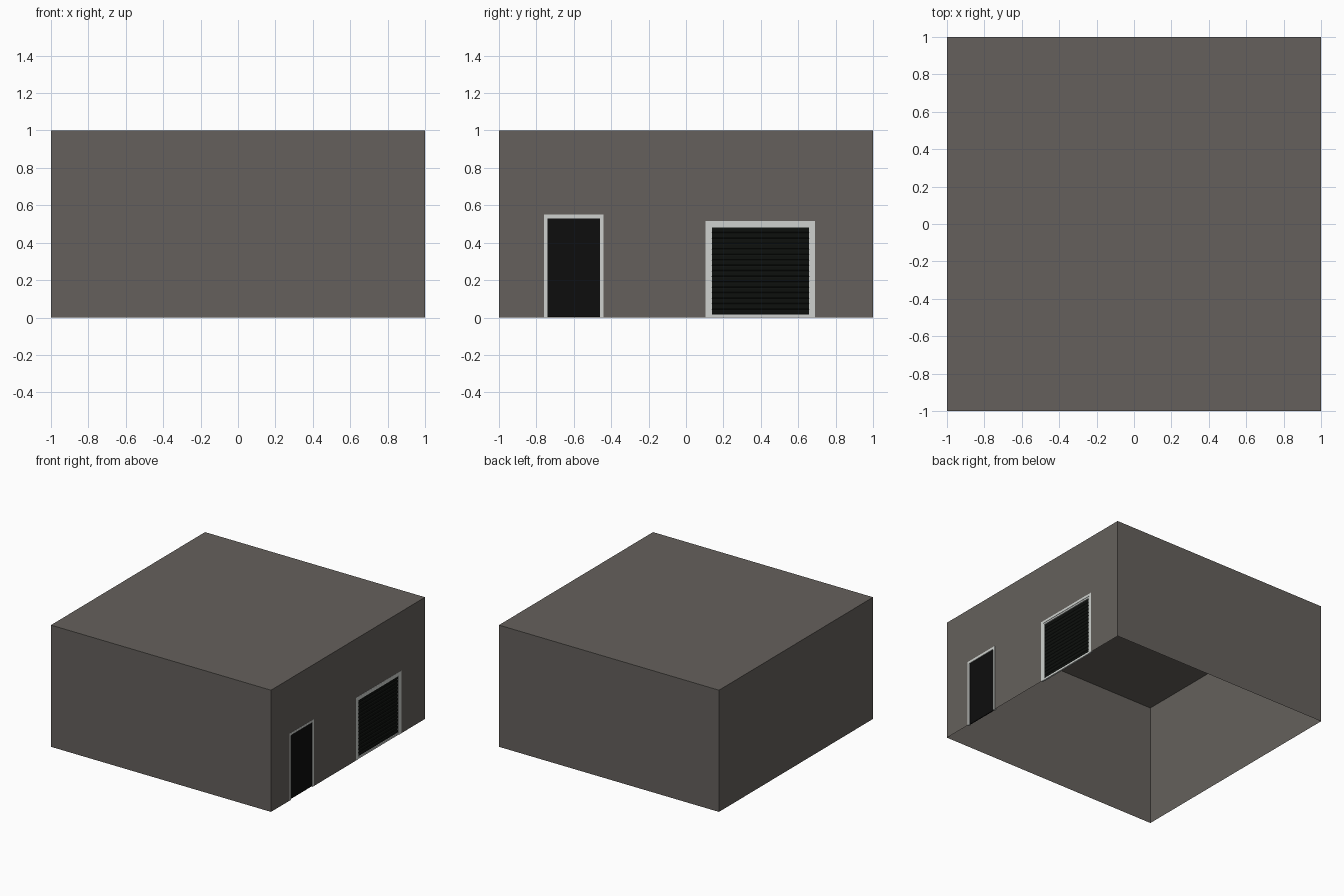
import bpy, bmesh

if "Cube" in bpy.data.objects:
    bpy.data.objects.remove(bpy.data.objects["Cube"])


def material(name, rgb):
    m = bpy.data.materials.new(name)
    m.diffuse_color = (*rgb, 1)
    m.use_nodes = True
    m.node_tree.nodes["Principled BSDF"].inputs["Base Color"].default_value = m.diffuse_color
    return m


WALL = material("warm_grey_wall", (0.130, 0.118, 0.107))
TRIM = material("pale_trim", (0.62, 0.64, 0.62))
DOOR = material("black_door", (0.004, 0.004, 0.004))
SHUTTER = material("black_shutter", (0.004, 0.005, 0.004))


def finish(name, bm, mat):
    bmesh.ops.remove_doubles(bm, verts=bm.verts, dist=1e-5)
    me = bpy.data.meshes.new(name)
    bm.to_mesh(me)
    bm.free()
    me.materials.append(mat)
    ob = bpy.data.objects.new(name, me)
    bpy.context.collection.objects.link(ob)
    return ob


def face(bm, pts):
    return bm.faces.new([bm.verts.new(p) for p in pts])


def add_box(bm, x, y, z):
    """Box from three (low, high) ranges."""
    res = bmesh.ops.create_cube(bm, size=1)
    for v in res["verts"]:
        v.co = [r[0] + (c + 0.5) * (r[1] - r[0]) for r, c in zip((x, y, z), v.co)]


def frame(name, x, y, top, width, sill=0.0):
    """Two jambs, a lintel and an optional sill."""
    bm = bmesh.new()
    add_box(bm, x, (y[0], y[0] + width), (0, top - width))
    add_box(bm, x, (y[1] - width, y[1]), (0, top - width))
    add_box(bm, x, y, (top - width, top))
    if sill:
        add_box(bm, x, (y[0] + width, y[1] - width), (0, sill))
    return finish(name, bm, TRIM)


# Opening ranges in the right-hand wall
ENTRY, ENTRY_TOP = (-0.76, -0.44), 0.55
BAY, BAY_TOP = (0.105, 0.69), 0.515

# Open-bottomed shell: roof and three plain walls
bm = bmesh.new()
face(bm, [(-1, -1, 1), (1, -1, 1), (1, 1, 1), (-1, 1, 1)])
face(bm, [(-1, -1, 0), (1, -1, 0), (1, -1, 1), (-1, -1, 1)])
face(bm, [(1, 1, 0), (-1, 1, 0), (-1, 1, 1), (1, 1, 1)])
face(bm, [(-1, 1, 0), (-1, -1, 0), (-1, -1, 1), (-1, 1, 1)])
# Right-hand wall as one outline that steps around both openings
outline = [(-1, 0), (ENTRY[0], 0), (ENTRY[0], ENTRY_TOP), (ENTRY[1], ENTRY_TOP),
           (ENTRY[1], 0), (BAY[0], 0), (BAY[0], BAY_TOP), (BAY[1], BAY_TOP),
           (BAY[1], 0), (1, 0), (1, 1), (-1, 1)]
face(bm, [(1, y, z) for y, z in outline])
finish("building_shell", bm, WALL)

# Entry door set slightly back in its frame
frame("entry_frame", (0.985, 1.001), ENTRY, ENTRY_TOP, 0.02)
bm = bmesh.new()
add_box(bm, (0.987, 0.994), (-0.741, -0.459), (0.003, 0.531))
finish("entry_door", bm, DOOR)

# Shutter frame in two steps
frame("shutter_outer_frame", (0.985, 1.001), BAY, BAY_TOP, 0.02)
frame("shutter_inner_frame", (0.985, 0.998), (BAY[0] + 0.02, BAY[1] - 0.02),
      BAY_TOP - 0.02, 0.013, sill=0.015)

# Roller shutter: ribbed sheet of shallow slats
bm = bmesh.new()
SLATS = 16
z0, z1 = 0.015, 0.482
h = (z1 - z0) / SLATS
profile = []
for i in range(SLATS):
    z = z0 + i * h
    profile += [(0.989, z), (0.994, z + h * 0.25), (0.994, z + h * 0.75)]
profile.append((0.989, z1))
for (xa, za), (xb, zb) in zip(profile, profile[1:]):
    face(bm, [(xa, 0.137, za), (xa, 0.658, za), (xb, 0.658, zb), (xb, 0.137, zb)])
finish("roller_shutter", bm, SHUTTER)
